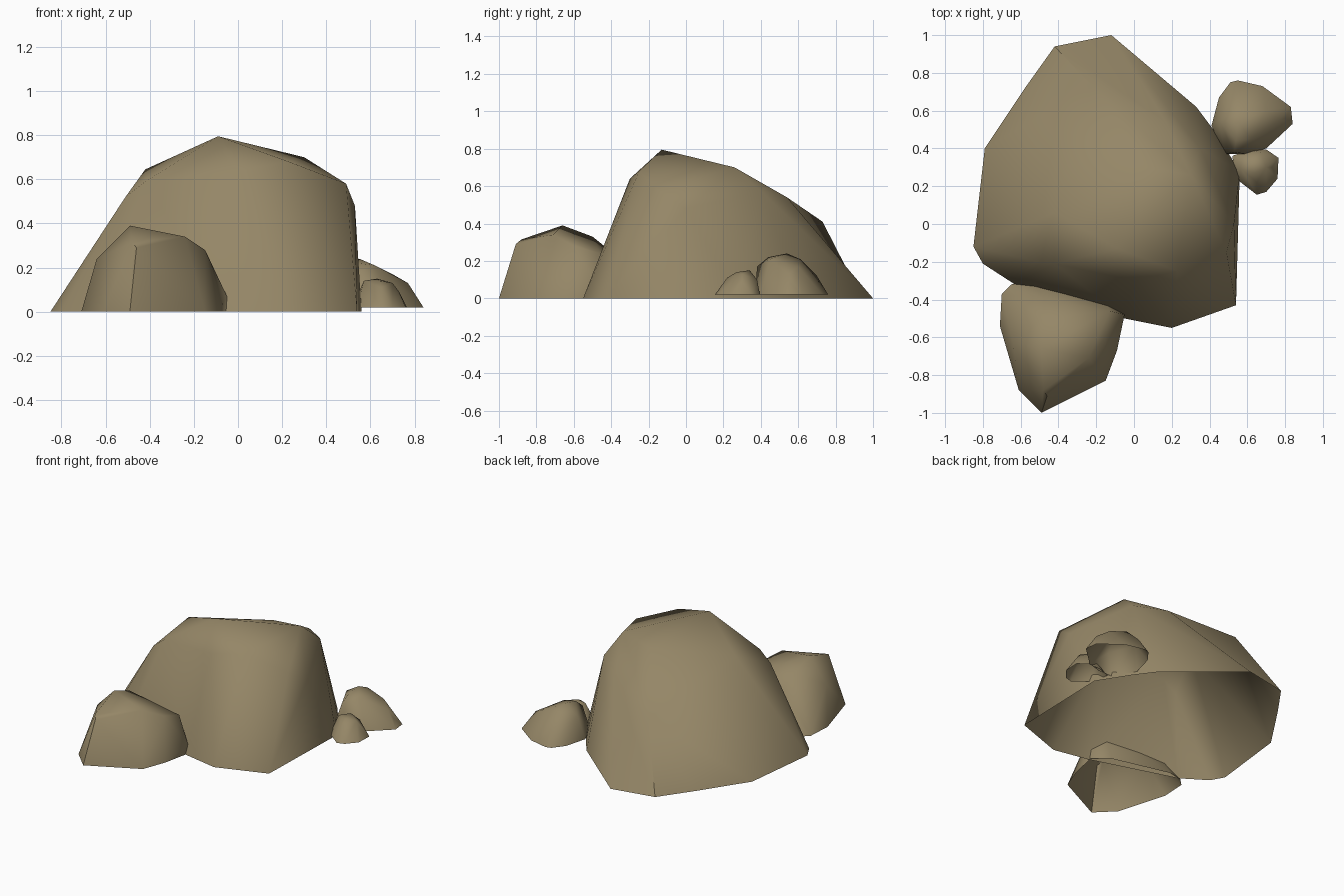
import bpy
import bmesh
import math
from mathutils import Vector

# Remove the default object
default_cube = bpy.data.objects.get("Cube")
if default_cube:
    bpy.data.objects.remove(default_cube, do_unlink=True)


def make_material(name, colour):
    material = bpy.data.materials.new(name)
    material.use_nodes = True
    material.diffuse_color = colour
    shader = material.node_tree.nodes["Principled BSDF"]
    shader.inputs["Base Color"].default_value = colour
    shader.inputs["Roughness"].default_value = 0.9
    return material


stone = make_material("sandy_stone", (0.30, 0.24, 0.135, 1))


def make_rock(name, footprint, corners, ground=0.0, dented_edge=None):
    """Wrap a ground outline and a few upper corners in an open-bottomed hull.

    A dented edge, given by its two ends, is turned to make a shallow hollow.
    """
    bm = bmesh.new()
    for x, y in footprint:
        bm.verts.new((x, y, ground))
    for corner in corners:
        bm.verts.new(corner)
    hull = bmesh.ops.convex_hull(bm, input=bm.verts[:])
    unused = {v for v in hull["geom_interior"] + hull["geom_unused"]
              if isinstance(v, bmesh.types.BMVert)}
    bmesh.ops.delete(bm, geom=list(unused), context="VERTS")
    bmesh.ops.recalc_face_normals(bm, faces=bm.faces[:])

    if dented_edge:
        ends = [min(bm.verts, key=lambda v: (v.co - Vector(end)).length)
                for end in dented_edge]
        edge = bm.edges.get(ends)
        if edge:
            bmesh.utils.edge_rotate(edge)

    # Leave the underside open
    underside = [f for f in bm.faces
                 if all(abs(v.co.z - ground) < 0.001 for v in f.verts)]
    bmesh.ops.delete(bm, geom=underside, context="FACES")

    mesh = bpy.data.meshes.new(name)
    bm.to_mesh(mesh)
    bm.free()
    mesh.materials.append(stone)
    rock = bpy.data.objects.new(name, mesh)
    bpy.context.collection.objects.link(rock)

    # Soft shading across the broad worn facets
    bpy.ops.object.select_all(action="DESELECT")
    rock.select_set(True)
    bpy.context.view_layer.objects.active = rock
    bpy.ops.object.shade_smooth_by_angle(angle=math.radians(65))
    return rock


# Large boulder with a steep front and a long sloping back
make_rock(
    "large_boulder",
    footprint=[
        (-0.85, -0.12), (-0.79, 0.4), (-0.57, 0.73), (-0.42, 0.94),
        (-0.12, 1), (0.33, 0.62), (0.42, 0.5), (0.5, 0.37),
        (0.56, 0.28), (0.54, -0.43), (0.2, -0.55), (-0.05, -0.5),
        (-0.63, -0.32), (-0.8, -0.21),
    ],
    corners=[
        (-0.09, -0.13, 0.795), (0.23, -0.25, 0.68), (0.49, -0.15, 0.58),
        (0.3, 0.26, 0.7), (0.35, 0.4, 0.575), (0.53, 0, 0.48),
        (-0.42, 0.06, 0.645), (-0.42, -0.21, 0.59), (-0.51, -0.2, 0.52),
        (0, -0.3, 0.64), (0.06, 0.3, 0.66), (0.17, 0.54, 0.54),
        (-0.22, 0.73, 0.41),
    ],
    dented_edge=[(-0.22, 0.73, 0.41), (-0.12, 1, 0)],
)

# Medium rock leaning against the front
make_rock(
    "front_rock",
    footprint=[
        (-0.71, -0.54), (-0.7, -0.37), (-0.65, -0.32), (-0.55, -0.3),
        (-0.15, -0.4), (-0.05, -0.48), (-0.09, -0.67), (-0.15, -0.83),
        (-0.49, -1), (-0.61, -0.88),
    ],
    corners=[
        (-0.49, -0.66, 0.39), (-0.48, -0.5, 0.33), (-0.24, -0.71, 0.34),
        (-0.15, -0.6, 0.28), (-0.13, -0.46, 0.24), (-0.05, -0.48, 0.07),
        (-0.64, -0.63, 0.24), (-0.48, -0.88, 0.315), (-0.46, -0.91, 0.29),
        (-0.47, -0.4, 0.25),
    ],
)

# Two small stones beside the boulder
make_rock(
    "side_stone",
    footprint=[
        (0.41, 0.52), (0.45, 0.67), (0.51, 0.75), (0.55, 0.76),
        (0.68, 0.73), (0.83, 0.62), (0.84, 0.53), (0.7, 0.4),
        (0.6, 0.37), (0.48, 0.37),
    ],
    corners=[
        (0.55, 0.54, 0.24), (0.62, 0.45, 0.21), (0.57, 0.61, 0.21),
        (0.7, 0.6, 0.17), (0.77, 0.55, 0.13), (0.8, 0.56, 0.08),
        (0.55, 0.7, 0.12), (0.53, 0.38, 0.17), (0.54, 0.44, 0.22),
        (0.45, 0.55, 0.18),
    ],
    ground=0.02,
)

make_rock(
    "tiny_stone",
    footprint=[
        (0.52, 0.36), (0.54, 0.24), (0.65, 0.155), (0.7, 0.17),
        (0.76, 0.24), (0.765, 0.35), (0.7, 0.395), (0.6, 0.39),
    ],
    corners=[
        (0.63, 0.34, 0.15), (0.64, 0.27, 0.14), (0.7, 0.3, 0.13),
        (0.65, 0.22, 0.11), (0.67, 0.19, 0.06), (0.73, 0.3, 0.09),
        (0.67, 0.38, 0.1), (0.57, 0.29, 0.14),
    ],
    ground=0.02,
)
